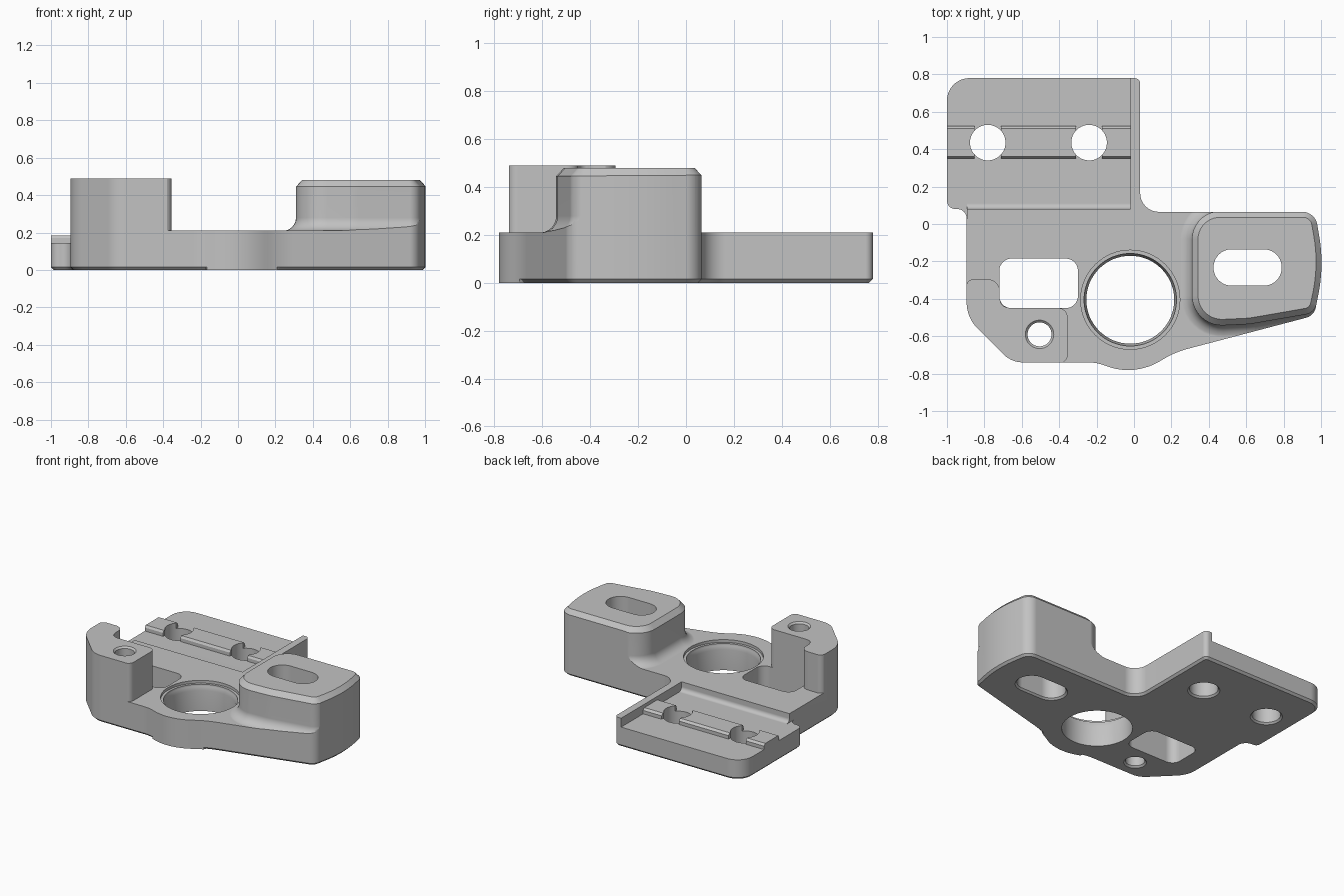
import bpy, bmesh
from math import cos, sin, tan, pi, radians
from mathutils import Vector

cube = bpy.data.objects.get("Cube")
if cube:
    bpy.data.objects.remove(cube, do_unlink=True)

grey = bpy.data.materials.new("machined grey")
grey.use_nodes = True
colour = (0.54, 0.54, 0.54, 1)
grey.diffuse_color = colour
grey.node_tree.nodes["Principled BSDF"].inputs["Base Color"].default_value = colour


def rounded(corners, steps=10):
    """Counter-clockwise polygon of (x, y, radius) with filleted corners."""
    loop = []
    for i, (x, y, r) in enumerate(corners):
        p = Vector((x, y))
        a = (Vector(corners[i - 1][:2]) - p).normalized()
        b = (Vector(corners[(i + 1) % len(corners)][:2]) - p).normalized()
        half = a.angle(b) / 2
        start, end = p + a * r / tan(half), p + b * r / tan(half)
        centre = p + (a + b).normalized() * r / sin(half)
        u, v = start - centre, end - centre
        sweep = u.angle(v)
        for k in range(steps + 1):
            t = k / steps
            loop.append(centre + (u * sin((1 - t) * sweep) + v * sin(t * sweep)) / sin(sweep))
    return loop


def circle(x, y, r, n=64):
    return [Vector((x + r * cos(2 * pi * k / n), y + r * sin(2 * pi * k / n))) for k in range(n)]


def rectangle(x0, x1, y0, y1, r):
    return rounded([(x0, y0, r), (x1, y0, r), (x1, y1, r), (x0, y1, r)])


def offset(loop, d, keep=None):
    """Move a loop outwards by d, except at points picked by keep."""
    out = []
    for i, p in enumerate(loop):
        e = (p - loop[i - 1]).normalized()
        f = (loop[(i + 1) % len(loop)] - p).normalized()
        n = Vector((e.y + f.y, -e.x - f.x)).normalized()
        scale = max(n.dot(Vector((e.y, -e.x))), 0.5)
        out.append(p if keep and keep(p) else p + n * d / scale)
    return out


def make(name, rings):
    """Closed solid skinned through rings of 3D points."""
    bm = bmesh.new()
    rows = [[bm.verts.new(p) for p in ring] for ring in rings]
    bm.faces.new(rows[0][::-1])
    bm.faces.new(rows[-1])
    n = len(rows[0])
    for lo, hi in zip(rows, rows[1:]):
        for i in range(n):
            j = (i + 1) % n
            bm.faces.new((lo[i], lo[j], hi[j], hi[i]))
    bmesh.ops.recalc_face_normals(bm, faces=bm.faces)
    mesh = bpy.data.meshes.new(name)
    bm.to_mesh(mesh)
    bm.free()
    mesh.materials.append(grey)
    ob = bpy.data.objects.new(name, mesh)
    bpy.context.collection.objects.link(ob)
    return ob


def loft(name, loop, levels, keep=None):
    return make(name, [[(p.x, p.y, z) for p in offset(loop, d, keep)] for z, d in levels])


def box(name, x0, x1, y0, y1, z0, z1):
    ring = [(x0, y0), (x1, y0), (x1, y1), (x0, y1)]
    return make(name, [[(x, y, z) for x, y in ring] for z in (z0, z1)])


def combine(target, tool, operation):
    mod = target.modifiers.new(operation, "BOOLEAN")
    mod.operation, mod.object, mod.solver = operation, tool, "EXACT"
    bpy.context.view_layer.objects.active = target
    bpy.ops.object.modifier_apply(modifier=mod.name)
    bpy.data.objects.remove(tool, do_unlink=True)


TOP, FLOOR, CHAMFER = 0.21, 0.145, 0.015

# Oversized stock, trimmed to the plate outline below
body = box("bracket_body", -1.2, 1.2, -1, 1, -0.1, TOP)

# Slotted boss with a chamfered top and a fillet that runs out at the plate edge
boss_loop = rounded([
    (0.31, 0.068, 0.15), (0.31, -0.55, 0.16), (0.62, -0.535, 0.4), (0.966, -0.475, 0.07),
    (1.021, -0.22, 0.85), (0.971, 0.068, 0.08)])
fillet = [(0.279 - 0.07 * sin(radians(a)), 0.07 * (1 - cos(radians(a)))) for a in range(90, -1, -15)]
combine(body, loft("slotted_boss", boss_loop,
                   [(0.1, 0.07)] + fillet + [(0.445, 0), (0.48, -0.032)]), "UNION")

# Hooked tower around the front right corner
tower = loft("tower", rounded([
    (-0.897, -0.295, 0.04), (-0.897, -0.745, 0.01), (-0.355, -0.745, 0.045),
    (-0.355, -0.45, 0.05), (-0.715, -0.445, 0.04), (-0.715, -0.295, 0.07)]),
    [(0.1, 0), (0.49, 0)])
combine(body, tower, "UNION")

# Plate outline, with a bottom chamfer that stops at the front bulge
outline = rounded([
    (-1, 0.78, 0.12), (-1, 0.08, 0.045), (-0.895, 0.08, 0.05), (-0.895, -0.5, 0.2),
    (-0.655, -0.74, 0.15), (-0.2, -0.74, 0.25), (0, -0.816, 0.33), (0.22, -0.685, 0.5),
    (0.963, -0.49, 0.07), (1.017, -0.22, 0.85), (0.968, 0.065, 0.08), (0.033, 0.065, 0.1),
    (0.033, 0.78, 0.03)])
bulge = lambda p: p.y < -0.66 and -0.17 < p.x < 0.21
combine(body, loft("plate_outline", outline, [(0, -CHAMFER), (CHAMFER, 0), (0.6, 0)], bulge),
        "INTERSECT")

# Recessed rear floor with its raised rail, cut as one cross-section
cove = [(0.11 - 0.03 * cos(radians(a)), FLOOR + 0.03 - 0.03 * sin(radians(a)))
        for a in range(0, 91, 15)]
section = [(0.08, 0.3)] + cove + [
    (0.35, FLOOR), (0.35, 0.17), (0.36, 0.185), (0.51, 0.185), (0.525, 0.17),
    (0.525, FLOOR), (0.9, FLOOR), (0.9, 0.3)]
recess = make("floor_recess", [[(x, y, z) for y, z in section] for x in (-1.1, -0.02)])
combine(body, recess, "DIFFERENCE")
combine(body, box("side_relief", -1.1, -0.894, 0.028, 0.2, FLOOR, 0.3), "DIFFERENCE")

# Rail gaps and rear screw holes
through = [(-0.1, 0.012), (0, 0.012), (0.012, 0), (0.7, 0)]
for x in (-0.782, -0.24):
    combine(body, box("rail_gap", x - 0.07, x + 0.07, 0.3, 0.58, FLOOR, 0.3), "DIFFERENCE")
    combine(body, loft("screw_hole", circle(x, 0.435, 0.095), through), "DIFFERENCE")

# Main bore with a shallow stepped seat
bore = loft("main_bore", circle(-0.02, -0.405, 0.235),
            [(-0.1, 0), (0.15, 0), (0.175, 0.012), (0.19, 0.012), (0.19, 0.03), (0.3, 0.03)])
combine(body, bore, "DIFFERENCE")

# Pocket, boss slot and tower hole
combine(body, loft("pocket", rectangle(-0.72, -0.3, -0.45, -0.185, 0.065),
                   [(-0.1, 0), (0.7, 0)]), "DIFFERENCE")
combine(body, loft("slot", rectangle(0.425, 0.79, -0.33, -0.135, 0.097), through), "DIFFERENCE")
combine(body, loft("tower_hole", circle(-0.505, -0.59, 0.064),
                   through[:3] + [(0.478, 0), (0.49, 0.012), (0.7, 0.012)]), "DIFFERENCE")

# Smooth curved walls, keep machined edges crisp and large faces flat
bpy.ops.object.select_all(action="DESELECT")
body.select_set(True)
bpy.context.view_layer.objects.active = body
bpy.ops.object.shade_smooth_by_angle(angle=radians(28))
flat = body.modifiers.new("flat_faces", "WEIGHTED_NORMAL")
flat.keep_sharp = True
